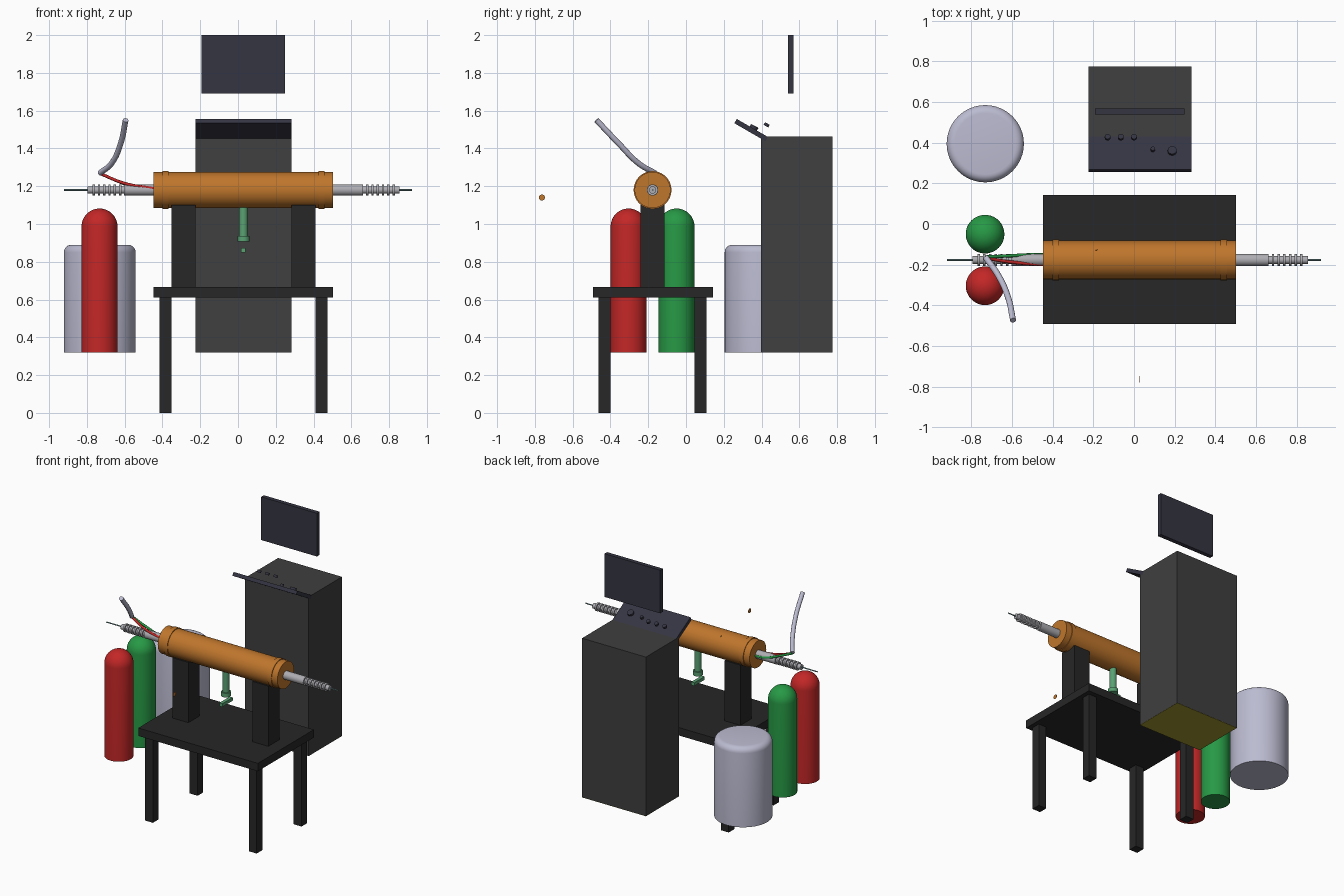
import bpy, bmesh, math
from mathutils import Matrix, Vector

if "Cube" in bpy.data.objects:
    bpy.data.objects.remove(bpy.data.objects["Cube"])

mats = {}
def mat(name, rgb):
    mats[name] = bpy.data.materials.new(name)
    mats[name].diffuse_color = (*rgb, 1)

mat("black", (0.02, 0.02, 0.02))
mat("charcoal", (0.05, 0.05, 0.05))
mat("navy", (0.035, 0.035, 0.055))
mat("copper", (0.52, 0.18, 0.025))
mat("steel", (0.42, 0.42, 0.45))
mat("teal", (0.2, 0.35, 0.36))
mat("red", (0.55, 0.02, 0.02))
mat("green", (0.02, 0.32, 0.06))
mat("pale", (0.5, 0.5, 0.64))
mat("valve", (0.1, 0.36, 0.17))
mat("yellow", (0.35, 0.3, 0.03))

def finish(name, bm, color, smooth=False):
    bmesh.ops.recalc_face_normals(bm, faces=bm.faces)
    me = bpy.data.meshes.new(name)
    bm.to_mesh(me)
    bm.free()
    me.materials.append(mats[color])
    ob = bpy.data.objects.new(name, me)
    bpy.context.collection.objects.link(ob)
    if smooth:
        bpy.context.view_layer.objects.active = ob
        ob.select_set(True)
        bpy.ops.object.shade_smooth_by_angle(angle=math.radians(35))
        ob.select_set(False)
    return ob

def box(name, lo, hi, color):
    lo, hi = Vector(lo), Vector(hi)
    bm = bmesh.new()
    bmesh.ops.create_cube(bm, size=1, matrix=Matrix.Translation((lo + hi) / 2)
                          @ Matrix.Diagonal((*(hi - lo), 1)))
    return finish(name, bm, color)

def lathe(name, profile, color, loc=(0, 0, 0), axis="Z", tilt=0, segs=48):
    """Spin (radius, height) points around an axis."""
    bm = bmesh.new()
    vs = [bm.verts.new((r, 0, h)) for r, h in profile]
    es = [bm.edges.new(p) for p in zip(vs, vs[1:])]
    bmesh.ops.spin(bm, geom=vs + es, cent=(0, 0, 0), axis=(0, 0, 1),
                   angle=2 * math.pi, steps=segs)
    bmesh.ops.remove_doubles(bm, verts=bm.verts, dist=1e-5)
    turn = Matrix.Rotation(math.pi / 2, 4, "Y") if axis == "X" else Matrix.Rotation(tilt, 4, "X")
    bm.transform(Matrix.Translation(loc) @ turn)
    return finish(name, bm, color, True)

def rod(name, r, a, b, color, loc=(0, 0, 0), axis="Z", tilt=0, segs=48):
    return lathe(name, [(0, a), (r, a), (r, b), (0, b)], color, loc, axis, tilt, segs)

def hose(name, pts, r, color):
    cu = bpy.data.curves.new(name, "CURVE")
    cu.dimensions = "3D"
    cu.bevel_depth, cu.bevel_resolution, cu.use_fill_caps = r, 4, True
    cu.resolution_u = 10
    sp = cu.splines.new("BEZIER")
    sp.bezier_points.add(len(pts) - 1)
    for bp, p in zip(sp.bezier_points, pts):
        bp.co = p
        bp.handle_left_type = bp.handle_right_type = "AUTO"
    cu.materials.append(mats[color])
    bpy.context.collection.objects.link(bpy.data.objects.new(name, cu))

# Table with four legs and two furnace supports
box("table_top", (-0.447, -0.493, 0.61), (0.503, 0.142, 0.667), "black")
for sx, x in (("left", -0.415), ("right", 0.41)):
    for sy, y in (("front", -0.463), ("back", 0.045)):
        box(f"{sy}_{sx}_leg", (x, y, 0), (x + 0.063, y + 0.063, 0.61), "black")
for side, x in (("left", -0.352), ("right", 0.283)):
    box(f"{side}_support", (x, -0.24, 0.667), (x + 0.126, -0.114, 1.1), "black")

# Furnace tube, clamp rings and inner tube
C = (0, -0.177, 1.18)
rod("furnace_body", 0.095, -0.447, 0.503, "copper", C, "X", segs=64)
for side, x in (("left", -0.40), ("right", 0.426)):
    rod(f"{side}_clamp_ring", 0.1, x, x + 0.032, "copper", C, "X", segs=64)
rod("inner_tube", 0.03, -0.603, 0.663, "steel", C, "X")

# Ribbed end fittings and the thin rod through the centre
for side, x, d in (("left", -0.6, -1), ("right", 0.66, 1)):
    prof = [(0, x), (0.019, x)]
    for i in range(6):
        a = x + d * (0.018 + 0.028 * i)
        b = a + d * 0.012
        prof += [(0.019, a), (0.029, a), (0.029, b), (0.019, b)]
    end = x + d * 0.196
    prof += [(0.019, end), (0, end)]
    lathe(f"{side}_ribbed_fitting", prof, "steel", C, "X", segs=32)
rod("centre_rod", 0.004, -0.92, 0.92, "teal", C, "X", segs=12)

# Drain valve beneath the furnace
V = (0.029, -0.177, 0)
rod("valve_stem", 0.023, 0.935, 1.1, "valve", V, segs=32)
rod("valve_flange", 0.032, 0.907, 0.937, "valve", V, segs=32)
box("valve_handle", (0.017, -0.236, 0.85), (0.041, -0.118, 0.873), "valve")

# Loose small discs
rod("loose_disc", 0.016, -0.001, 0.001, "copper", (0.029, -0.763, 1.14), "X", segs=24)
rod("furnace_stud", 0.007, -0.004, 0.004, "copper", (-0.186, -0.125, 1.258), tilt=-0.6, segs=12)

# Gas bottles with domed tops
for name, y in (("red", -0.304), ("green", -0.05)):
    dome = [(0.095 * math.cos(t), 0.987 + 0.095 * math.sin(t))
            for t in (i * math.pi / 24 for i in range(12))]
    lathe(f"{name}_gas_bottle", [(0, 0.32), (0.095, 0.32)] + dome + [(0, 1.082)],
          name, (-0.733, y, 0))

# Wide storage tank with rounded top edge
edge = [(0.15 + 0.04 * math.cos(t), 0.85 + 0.04 * math.sin(t))
        for t in (i * math.pi / 12 for i in range(7))]
lathe("storage_tank", [(0, 0.32), (0.19, 0.32)] + edge + [(0, 0.89)], "pale",
      (-0.732, 0.395, 0), segs=64)

# Hoses meeting at one point above the left end
hose("grey_hose", [(-0.73, -0.165, 1.27), (-0.67, -0.25, 1.32),
                   (-0.62, -0.36, 1.43), (-0.595, -0.474, 1.55)], 0.015, "pale")
hose("red_hose", [(-0.73, -0.168, 1.267), (-0.6, -0.188, 1.215), (-0.44, -0.2, 1.187)], 0.008, "red")
hose("green_hose", [(-0.73, -0.162, 1.267), (-0.62, -0.157, 1.22), (-0.53, -0.152, 1.187),
                    (-0.44, -0.15, 1.178)], 0.008, "green")

# Control cabinet with bottom panel and monitor
box("cabinet", (-0.224, 0.397, 0.321), (0.283, 0.775, 1.463), "charcoal")
box("cabinet_bottom_panel", (-0.224, 0.397, 0.32), (0.283, 0.775, 0.322), "yellow")
box("monitor", (-0.193, 0.539, 1.69), (0.249, 0.569, 2.0), "navy")

# Sloping control panel
slope = math.radians(-30)
panel = box("control_panel", (-0.2535, 0, -0.026), (0.2535, 0.19, 0), "navy")
panel.data.transform(Matrix.Translation((0.0295, 0.269, 1.556)) @ Matrix.Rotation(slope, 4, "X"))

# Knobs
for i in range(3):
    rod(f"small_knob_{i + 1}", 0.014, -0.008, 0.008, "navy",
        (-0.13 + 0.065 * i, 0.427, 1.525), tilt=slope, segs=24)
rod("medium_knob", 0.011, -0.01, 0.01, "navy", (0.093, 0.367, 1.507), tilt=slope, segs=24)
rod("large_knob", 0.022, -0.01, 0.012, "navy", (0.188, 0.358, 1.508), tilt=slope, segs=32)

for m in bpy.data.materials:
    if m.users and not m.is_grease_pencil:
        m.use_nodes = True
        m.node_tree.nodes["Principled BSDF"].inputs["Base Color"].default_value = m.diffuse_color
